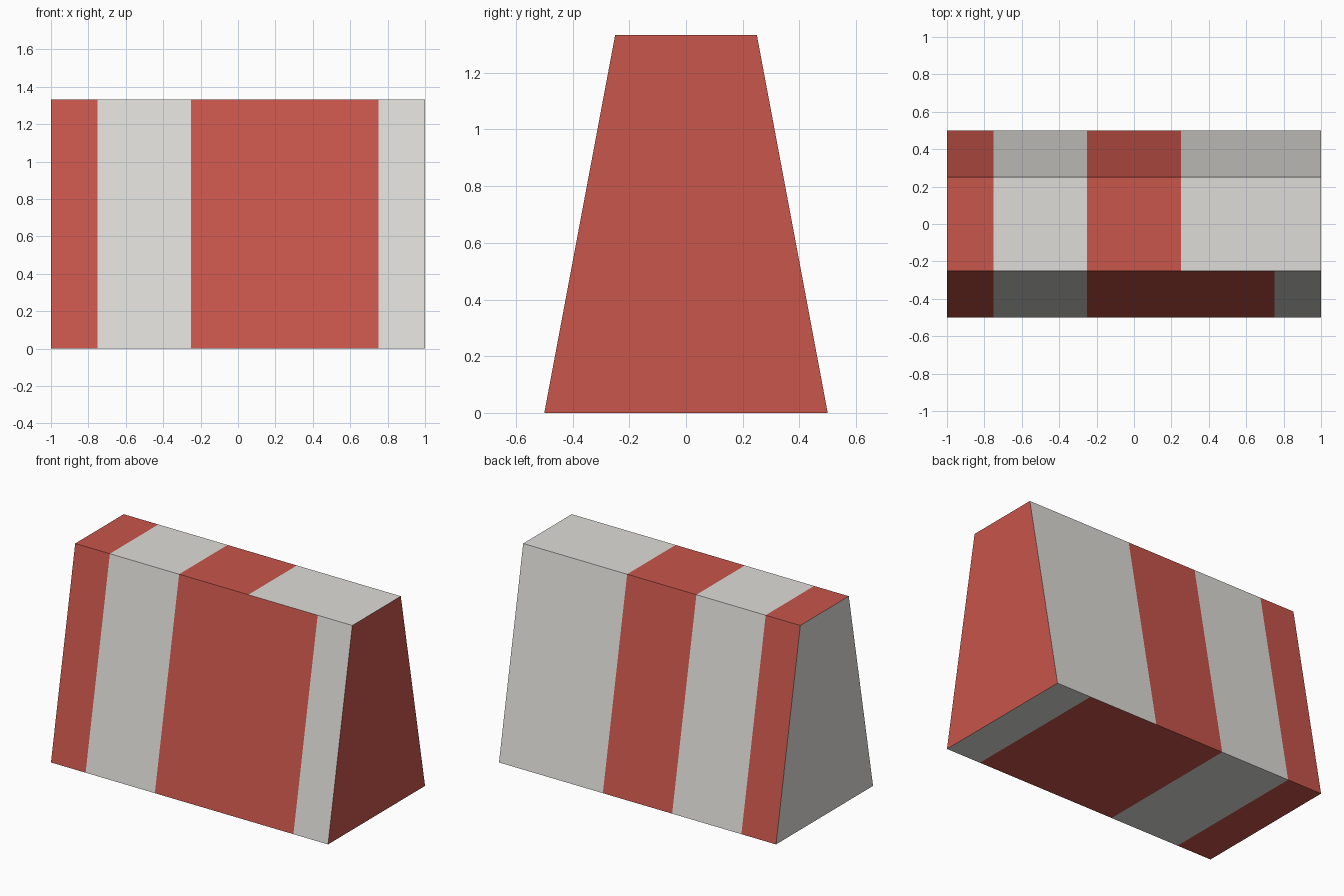
import bpy
import bmesh

cube = bpy.data.objects.get("Cube")
if cube:
    bpy.data.objects.remove(cube, do_unlink=True)


def make_material(name, rgb):
    mat = bpy.data.materials.new(name)
    mat.use_nodes = True
    color = (*rgb, 1.0)
    mat.diffuse_color = color
    mat.node_tree.nodes["Principled BSDF"].inputs["Base Color"].default_value = color
    return mat


RED, WHITE = 0, 1
HEIGHT = 1.333
materials = [make_material("barrier red", (0.58, 0.092, 0.07)),
             make_material("barrier white", (0.73, 0.72, 0.69))]

# Tapered block: trapezoid profile extruded along x
bm = bmesh.new()
profile = [(-0.5, 0), (0.5, 0), (0.25, HEIGHT), (-0.25, HEIGHT)]
end = bm.faces.new([bm.verts.new((-1, y, z)) for y, z in profile])
result = bmesh.ops.extrude_face_region(bm, geom=[end], use_keep_orig=True)
moved = [v for v in result["geom"] if isinstance(v, bmesh.types.BMVert)]
bmesh.ops.translate(bm, verts=moved, vec=(2, 0, 0))

# Cut the stripe borders
for x in (-0.75, -0.25, 0.25, 0.75):
    bmesh.ops.bisect_plane(bm, geom=bm.verts[:] + bm.edges[:] + bm.faces[:],
                           plane_co=(x, 0, 0), plane_no=(1, 0, 0))
bmesh.ops.recalc_face_normals(bm, faces=bm.faces[:])


def stripe_color(face):
    n, x = face.normal, face.calc_center_median().x
    if abs(n.x) > 0.9:                       # end caps
        return RED if n.x > 0 else WHITE
    # The wide red stripe reaches further on the front and underside
    wide_end = 0.75 if n.y < -0.5 or n.z < -0.5 else 0.25
    return RED if x < -0.75 or -0.25 < x < wide_end else WHITE


for face in bm.faces:
    face.material_index = stripe_color(face)

mesh = bpy.data.meshes.new("striped_barrier")
bm.to_mesh(mesh)
bm.free()
for mat in materials:
    mesh.materials.append(mat)
barrier = bpy.data.objects.new("striped_barrier", mesh)
bpy.context.collection.objects.link(barrier)
